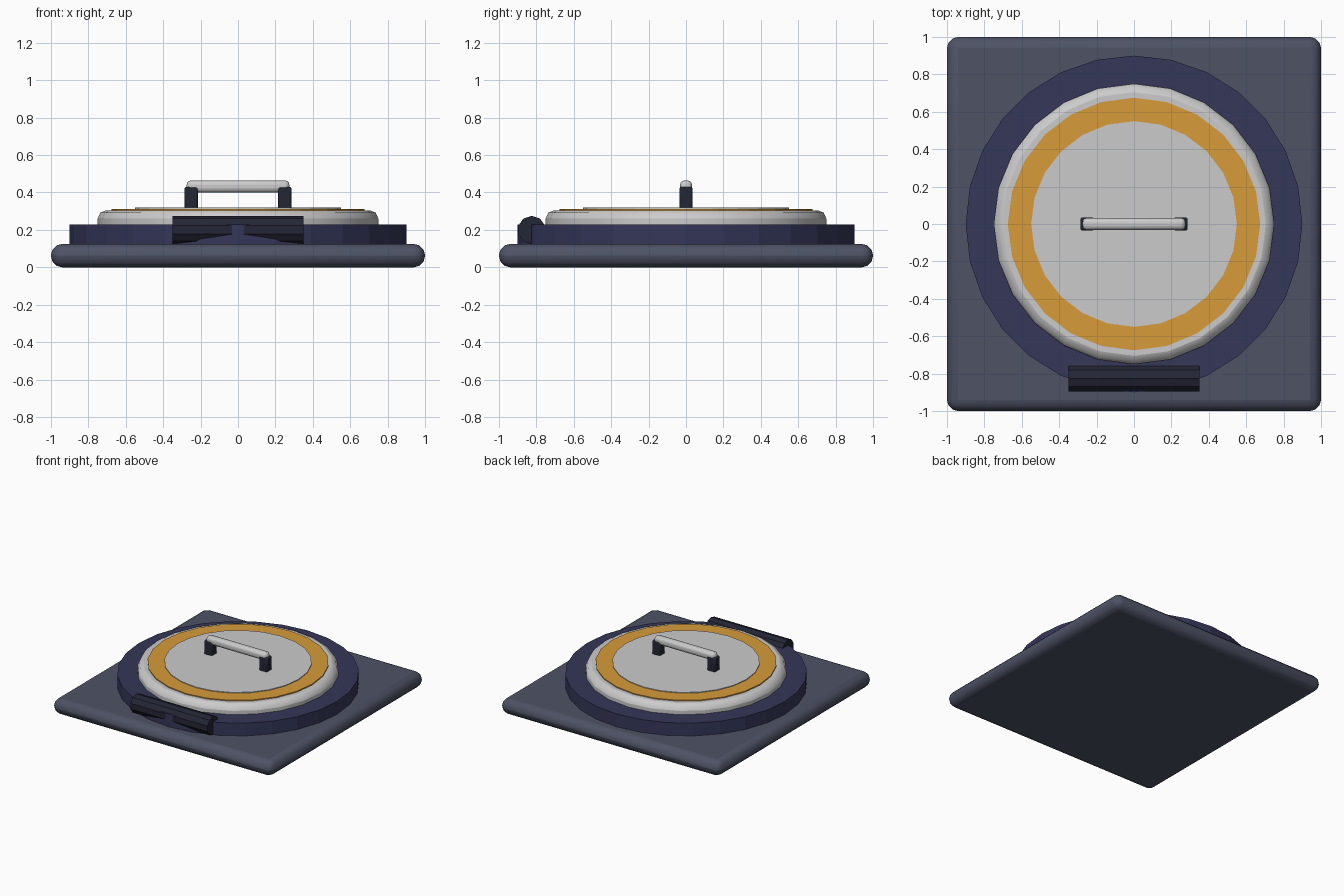
import bpy, bmesh
from math import pi, sin, cos, radians

if "Cube" in bpy.data.objects:
    bpy.data.objects.remove(bpy.data.objects["Cube"])


def material(name, rgb):
    m = bpy.data.materials.new(name)
    m.diffuse_color = (*rgb, 1)
    m.use_nodes = True
    m.node_tree.nodes["Principled BSDF"].inputs["Base Color"].default_value = m.diffuse_color
    return m


STEEL = material("slate", (0.075, 0.085, 0.13))
NAVY = material("navy", (0.035, 0.038, 0.10))
DARK = material("dark", (0.017, 0.019, 0.035))
AMBER = material("amber", (0.68, 0.33, 0.04))


def finish(ob, mat=None, bevel=0, segments=2, smooth=False):
    if mat:
        ob.data.materials.append(mat)
    if bevel:
        b = ob.modifiers.new("bevel", 'BEVEL')
        b.width, b.segments = bevel, segments
        b.limit_method = 'ANGLE'
        b.angle_limit = radians(40)
    if smooth:
        bpy.ops.object.select_all(action='DESELECT')
        ob.select_set(True)
        bpy.context.view_layer.objects.active = ob
        bpy.ops.object.shade_smooth_by_angle(angle=radians(40))
    return ob


def box(name, loc, size, **kw):
    bpy.ops.mesh.primitive_cube_add(size=1, location=loc)
    ob = bpy.context.object
    ob.name = name
    ob.scale = size
    bpy.ops.object.transform_apply(location=False, rotation=False, scale=True)
    return finish(ob, **kw)


def cylinder(name, loc, r, depth, sides, rot=(0, 0, 0), **kw):
    bpy.ops.mesh.primitive_cylinder_add(vertices=sides, radius=r, depth=depth,
                                        location=loc, rotation=rot)
    ob = bpy.context.object
    ob.name = name
    return finish(ob, **kw)


def tube(name, r_in, r_out, z0, z1, sides, **kw):
    bm = bmesh.new()
    rings = []
    for r, z in ((r_in, z0), (r_out, z0), (r_out, z1), (r_in, z1)):
        rings.append([bm.verts.new((r * sin(2 * pi * i / sides),
                                    r * cos(2 * pi * i / sides), z))
                      for i in range(sides)])
    for k in range(4):
        a, b = rings[k], rings[(k + 1) % 4]
        for i in range(sides):
            j = (i + 1) % sides
            bm.faces.new((a[i], a[j], b[j], b[i]))
    bmesh.ops.recalc_face_normals(bm, faces=bm.faces)
    me = bpy.data.meshes.new(name)
    bm.to_mesh(me)
    bm.free()
    ob = bpy.data.objects.new(name, me)
    bpy.context.collection.objects.link(ob)
    return finish(ob, **kw)


# square floor plate with rounded edges
box("base_plate", (0, 0, 0.0625), (2, 2, 0.125), mat=STEEL,
    bevel=0.06, segments=3, smooth=True)

# raised collar around the opening
tube("collar", 0.70, 0.90, 0.12, 0.23, 28, mat=NAVY)

# round lid with bevelled rim
cylinder("lid", (0, 0, 0.235), 0.75, 0.14, 24, bevel=0.045, segments=2, smooth=True)

# coloured warning band and raised centre panel
tube("warning_band", 0.54, 0.675, 0.295, 0.313, 24, mat=AMBER)
cylinder("centre_panel", (0, 0, 0.308), 0.55, 0.022, 24)

# hinge barrel along the front edge
cylinder("hinge_barrel", (0, -0.825, 0.2), 0.075, 0.70, 10,
         rot=(pi / 2, 0, pi / 2), mat=DARK)

# grab handle
for side, x in (("left", -0.25), ("right", 0.25)):
    box("handle_post_" + side, (x, 0, 0.37), (0.072, 0.07, 0.12), mat=DARK,
        bevel=0.01, segments=2, smooth=True)
box("handle_bar", (0, 0, 0.432), (0.55, 0.064, 0.064),
    bevel=0.024, segments=3, smooth=True)
